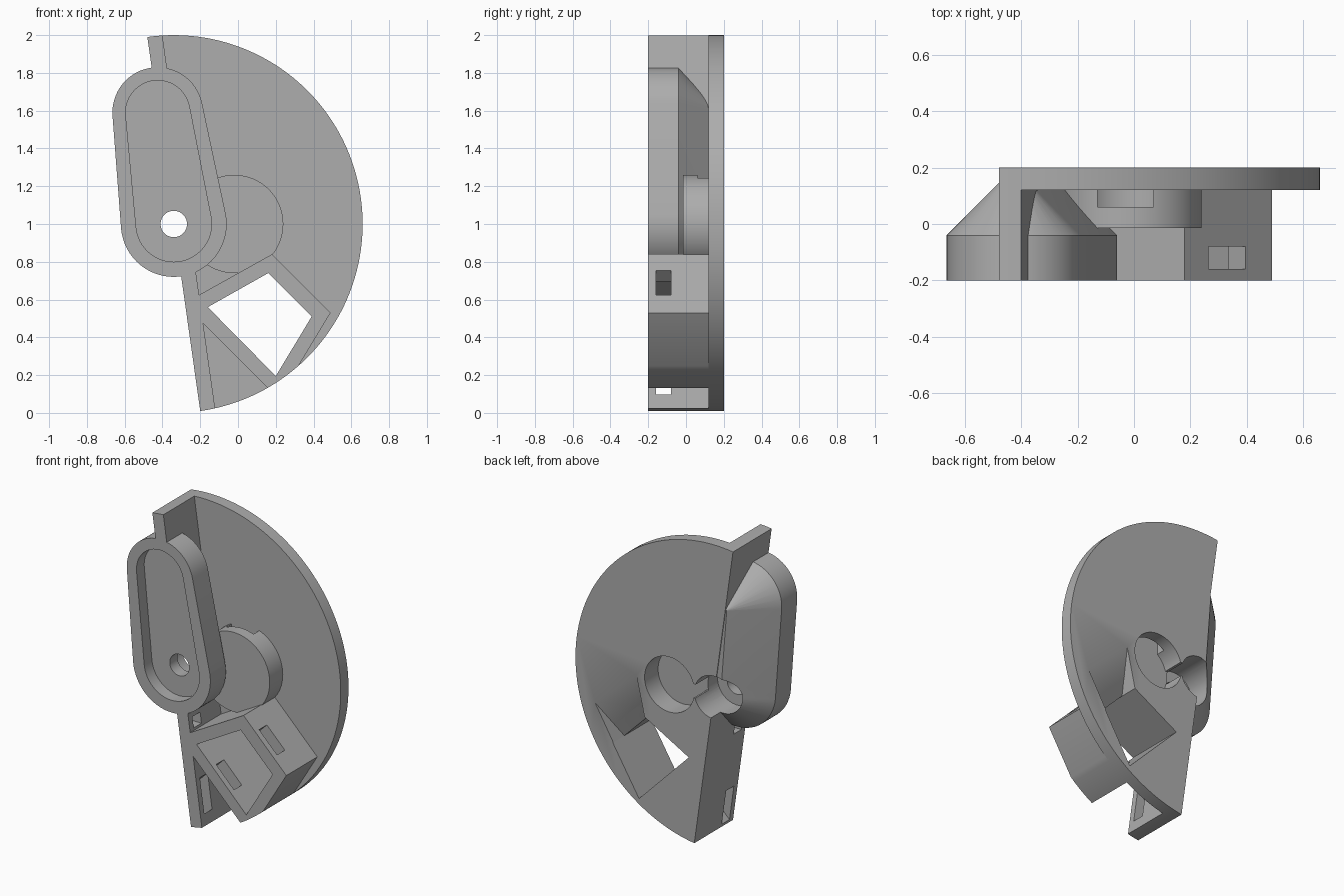
import bpy, bmesh, math
from mathutils import Vector

if "Cube" in bpy.data.objects:
    bpy.data.objects.remove(bpy.data.objects["Cube"], do_unlink=True)

grey = bpy.data.materials.new("plain grey")
grey.use_nodes = True
colour = (0.42, 0.42, 0.42, 1)
grey.diffuse_color = colour
grey.node_tree.nodes["Principled BSDF"].inputs["Base Color"].default_value = colour

# Pivot of the half disc, and directions across and along its cut edge (x, z)
PIVOT = Vector((-0.34, 1.0))
ACROSS = Vector((0.99, 0.14))
ALONG = Vector((-0.14, 0.99))
ARM_TOP = Vector((-0.425, 1.59))


def circle(centre, radius, steps=64):
    return [Vector(centre) + radius * Vector((math.cos(a), math.sin(a)))
            for a in (2 * math.pi * i / steps for i in range(steps))]


def capsule(top_radius, low_radius):
    return circle(ARM_TOP, top_radius) + circle(PIVOT, low_radius)


def solid(name, *sections):
    """Convex solid through (outline, depth) sections."""
    bm = bmesh.new()
    for outline, y in sections:
        for x, z in outline:
            bm.verts.new((x, y, z))
    out = bmesh.ops.convex_hull(bm, input=bm.verts)
    loose = [v for v in set(out["geom_interior"] + out["geom_unused"])
             if isinstance(v, bmesh.types.BMVert) and v.is_valid and not v.link_faces]
    bmesh.ops.delete(bm, geom=loose, context='VERTS')
    bmesh.ops.dissolve_limit(bm, angle_limit=0.005, verts=bm.verts, edges=bm.edges)
    bmesh.ops.recalc_face_normals(bm, faces=bm.faces)
    mesh = bpy.data.meshes.new(name)
    bm.to_mesh(mesh)
    bm.free()
    mesh.materials.append(grey)
    obj = bpy.data.objects.new(name, mesh)
    bpy.context.collection.objects.link(obj)
    return obj


def prism(name, outline, y0, y1):
    return solid(name, (outline, y0), (outline, y1))


def rect(x0, x1, z0, z1):
    return [(x0, z0), (x1, z0), (x1, z1), (x0, z1)]


def activate(obj):
    bpy.ops.object.select_all(action='DESELECT')
    obj.select_set(True)
    bpy.context.view_layer.objects.active = obj


def combine(obj, tool, operation):
    activate(obj)
    mod = obj.modifiers.new("cut", 'BOOLEAN')
    mod.operation = operation
    mod.solver = 'EXACT'
    mod.object = tool
    bpy.ops.object.modifier_apply(modifier=mod.name)


half_disc = [PIVOT + ACROSS * math.cos(a) + ALONG * math.sin(a)
             for a in (math.pi * (i / 80 - 0.5) for i in range(81))]

# Main parts
plate = prism("base_plate", half_disc, 0.12, 0.2)
wall = prism("side_wall", [PIVOT + ALONG * s + ACROSS * t
                           for s, t in ((-1.1, -0.05), (-1.1, 0.08), (1.1, 0.08), (1.1, -0.05))],
             -0.2, 0.2)
housing = solid("arm_housing", (capsule(0.24, 0.28), -0.2), (capsule(0.24, 0.28), -0.04),
                (capsule(0.006, 0.045), 0.195))
boss = prism("round_boss", circle((-0.02, 1), 0.26), -0.015, 0.13)
box = prism("strap_box", [(0.49, 0.53), (0.23, 0.1), (0.19, 0.1), (-0.26, 0.55),
                          (-0.25, 0.6), (0.18, 0.84)], -0.2, 0.13)

# Trim the wall and the box to the half disc
envelope = prism("disc_trim", half_disc, -0.4, 0.4)
for part in (wall, box):
    combine(part, envelope, 'INTERSECT')

# Openings
window = [(0.16, 0.74), (0.39, 0.51), (0.2, 0.195), (-0.16, 0.56)]
ramp_mouth = [(0.22, 1.0), (0.52, 0.74), (0.2, 0.195), (0.16, 0.74)]
strap = [(0.57, 0.8), (0.44, 0.93), (-0.46, 0.03), (-0.33, -0.1)]
arm_recess = prism("arm_recess", capsule(0.17, 0.2), -0.3, -0.12)
pivot_hole = prism("pivot_hole", circle(PIVOT, 0.07), -0.3, 0.3)
pivot_pocket = prism("pivot_pocket", circle(PIVOT, 0.14), -0.04, 0.3)
boss_pocket = prism("boss_pocket", circle((-0.02, 1), 0.18), 0.06, 0.3)
channel = prism("channel", rect(-0.3, -0.1, 0.96, 1.05), 0.06, 0.3)
boss_notch = prism("boss_notch", rect(-0.13, 0.07, 1.08, 1.3), 0.06, 0.12)
box_window = prism("box_window", window, -0.3, 0.3)
ramp = solid("ramp", (ramp_mouth, 0.201), (window[:3], 0.08))
strap_slot = prism("strap_slot", strap, -0.16, -0.08)
wall_slot = prism("wall_slot", rect(-0.36, -0.17, 0.64, 0.71), -0.16, -0.08)

cuts = {
    plate: (pivot_pocket, boss_pocket, channel, box_window, ramp),
    wall: (arm_recess, pivot_hole, pivot_pocket, boss_pocket, channel, strap_slot, wall_slot),
    housing: (arm_recess, pivot_hole, pivot_pocket, boss_pocket, channel),
    boss: (pivot_pocket, boss_pocket, channel, boss_notch),
    box: (box_window, ramp, strap_slot),
}
for part, tools in cuts.items():
    for tool in tools:
        combine(part, tool, 'DIFFERENCE')

# Remove the helpers and smooth the round faces
for tool in {t for tools in cuts.values() for t in tools} | {envelope}:
    bpy.data.objects.remove(tool, do_unlink=True)
for part in cuts:
    activate(part)
    bpy.ops.object.shade_smooth_by_angle(angle=math.radians(30))
